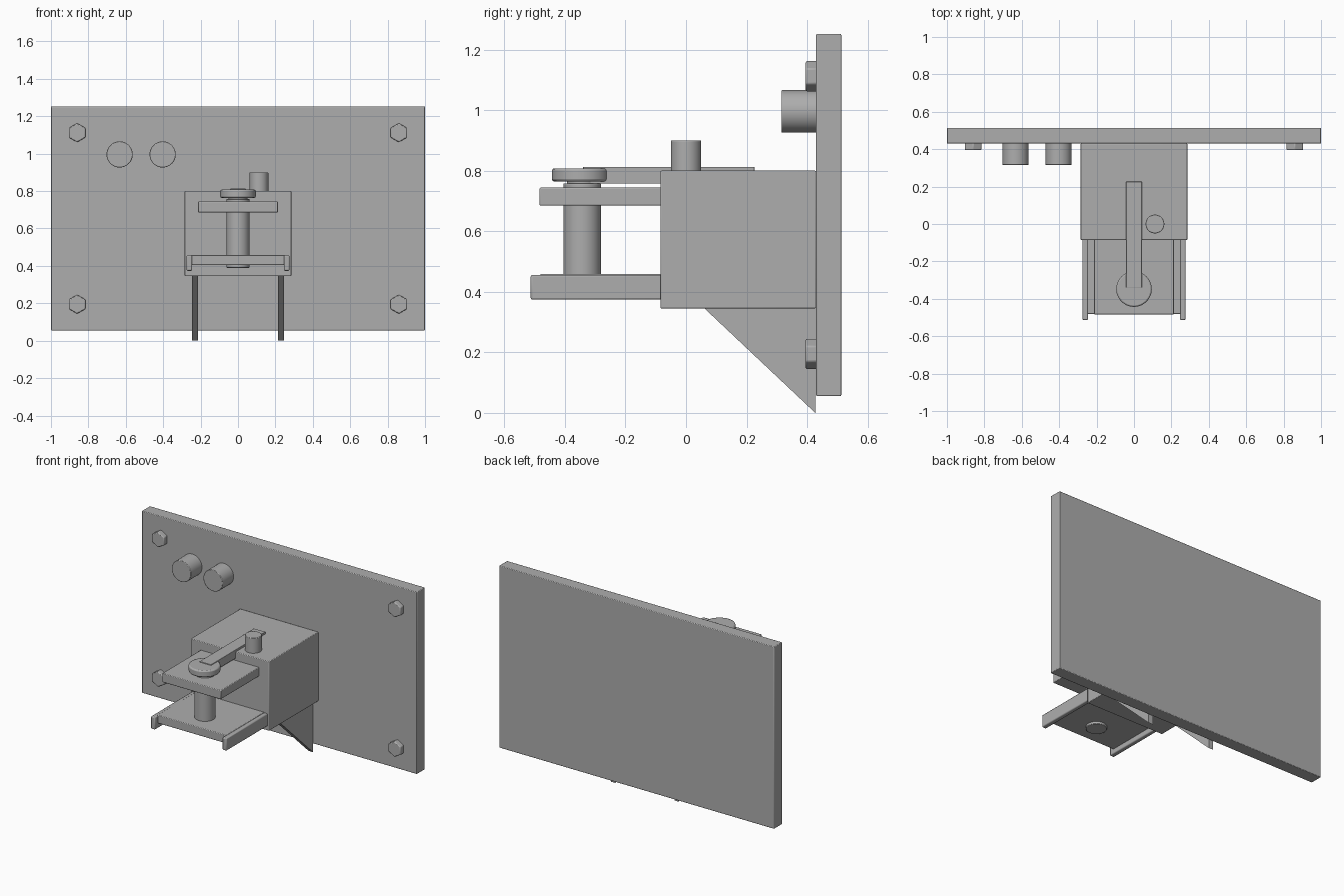
import bpy, bmesh, math
from mathutils import Matrix

if "Cube" in bpy.data.objects:
    bpy.data.objects.remove(bpy.data.objects["Cube"])

grey = bpy.data.materials.new("mid grey")
grey.diffuse_color = (0.42, 0.42, 0.42, 1)
grey.use_nodes = True
grey.node_tree.nodes["Principled BSDF"].inputs["Base Color"].default_value = grey.diffuse_color


def finish(name, bm, bevel):
    bmesh.ops.recalc_face_normals(bm, faces=bm.faces)
    me = bpy.data.meshes.new(name)
    bm.to_mesh(me)
    bm.free()
    me.materials.append(grey)
    ob = bpy.data.objects.new(name, me)
    bpy.context.collection.objects.link(ob)
    bpy.ops.object.select_all(action='DESELECT')
    ob.select_set(True)
    bpy.context.view_layer.objects.active = ob
    bpy.ops.object.shade_smooth_by_angle(angle=math.radians(30))
    if bevel:
        mod = ob.modifiers.new("edge_bevel", 'BEVEL')
        mod.width = bevel
        mod.segments = 2
        mod.limit_method = 'ANGLE'
        mod.angle_limit = math.radians(40)
    return ob


def box(name, x, y, z, bevel=0.004):
    bm = bmesh.new()
    size = [b - a for a, b in (x, y, z)]
    mid = [(a + b) / 2 for a, b in (x, y, z)]
    bmesh.ops.create_cube(bm, size=1, matrix=Matrix.Translation(mid) @ Matrix.Diagonal((*size, 1)))
    return finish(name, bm, bevel)


def cylinder(name, centre, radius, depth, sides=48, along_y=False, bevel=0.003):
    bm = bmesh.new()
    rot = Matrix.Rotation(math.pi / 2 if along_y else 0, 4, 'X')
    bmesh.ops.create_cone(bm, cap_ends=True, segments=sides, radius1=radius, radius2=radius,
                          depth=depth, matrix=Matrix.Translation(centre) @ rot)
    return finish(name, bm, bevel)


# Wall plate with hex bolts in the corners and two round knobs
box("back_plate", (-1, 1), (0.43, 0.513), (0.055, 1.252))
for x in (-0.86, 0.86):
    for z in (0.195, 1.112):
        cylinder("hex_bolt", (x, 0.415, z), 0.051, 0.04, sides=6, along_y=True, bevel=0.005)
for x in (-0.633, -0.403):
    cylinder("round_knob", (x, 0.375, 0.996), 0.07, 0.12, along_y=True)

# Main housing
box("housing", (-0.285, 0.285), (-0.085, 0.43), (0.345, 0.8))

# Triangular gussets below the housing
for s in (-1, 1):
    bm = bmesh.new()
    pts = [(0.06, 0.346), (0.427, 0.346), (0.427, 0.0)]
    face = bm.faces.new([bm.verts.new((s * 0.23 - 0.016, y, z)) for y, z in pts])
    ext = bmesh.ops.extrude_face_region(bm, geom=[face])
    bmesh.ops.translate(bm, vec=(0.032, 0, 0),
                        verts=[g for g in ext["geom"] if isinstance(g, bmesh.types.BMVert)])
    finish("gusset", bm, 0)

# Lower tray with side rails, and upper jaw plate
box("lower_tray", (-0.25, 0.25), (-0.482, -0.08), (0.405, 0.459))
for s in (-1, 1):
    box("tray_rail", (s * 0.26 - 0.015, s * 0.26 + 0.015), (-0.513, -0.08), (0.374, 0.456), 0.006)
box("upper_plate", (-0.213, 0.213), (-0.484, -0.08), (0.685, 0.744))

# Post, cap disc and lever arm
cylinder("post", (0, -0.343, 0.574), 0.062, 0.368)
cylinder("post_neck", (0, -0.343, 0.762), 0.05, 0.03, bevel=0)
cylinder("cap_disc", (0, -0.348, 0.786), 0.095, 0.044, bevel=0.008)
box("lever_arm", (-0.042, 0.042), (-0.34, 0.226), (0.757, 0.813), 0.002)

# Button on top of the housing
cylinder("top_button", (0.112, 0.0, 0.845), 0.05, 0.11)
